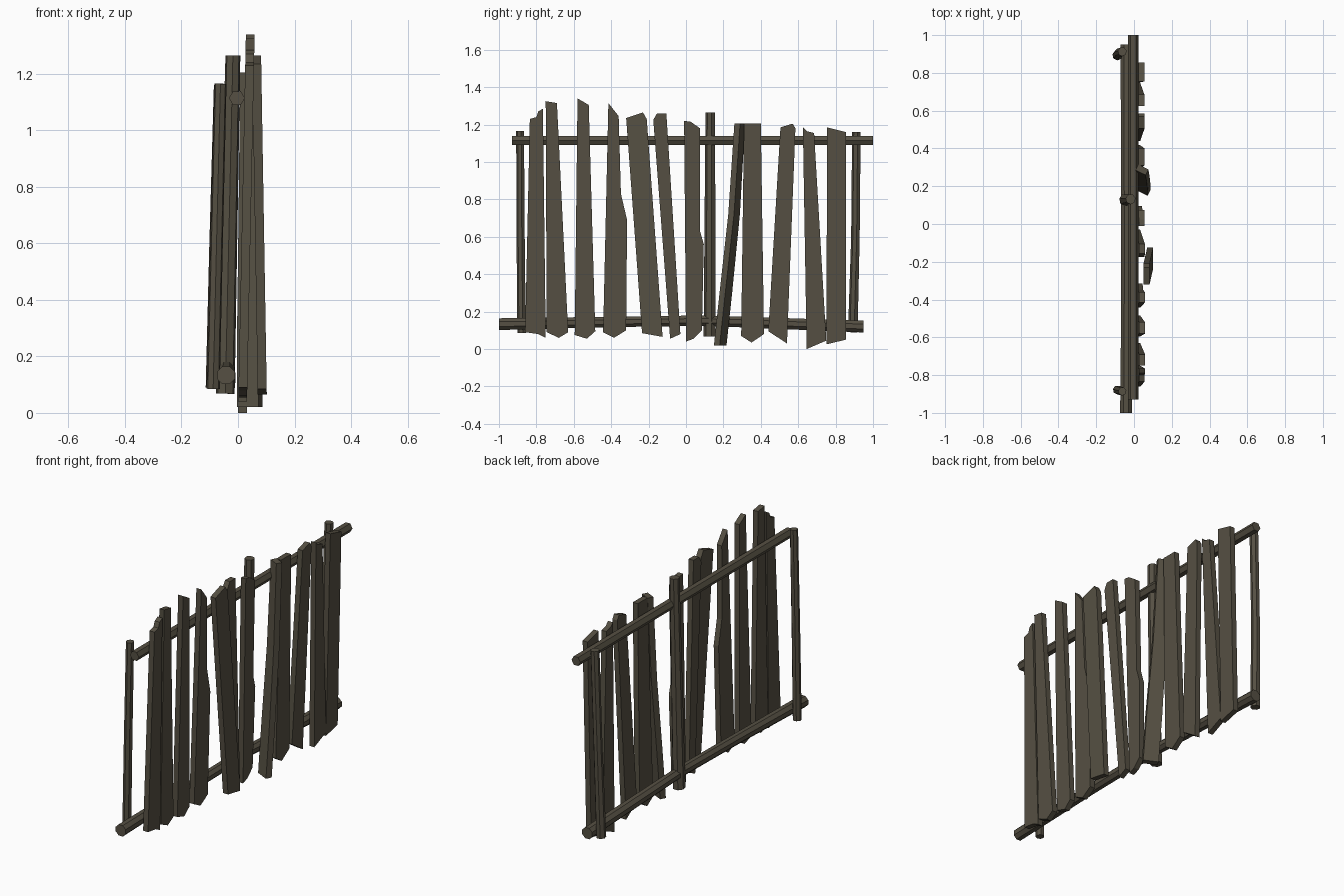
import bpy, bmesh, math
from mathutils import Vector

if "Cube" in bpy.data.objects:
    bpy.data.objects.remove(bpy.data.objects["Cube"])

wood = bpy.data.materials.new("weathered_brown_wood")
wood.diffuse_color = (0.092, 0.080, 0.056, 1)
wood.use_nodes = True
wood.node_tree.nodes["Principled BSDF"].inputs["Base Color"].default_value = wood.diffuse_color


def finish(name, bm):
    bmesh.ops.recalc_face_normals(bm, faces=bm.faces[:])
    me = bpy.data.meshes.new(name)
    bm.to_mesh(me)
    bm.free()
    me.materials.append(wood)
    ob = bpy.data.objects.new(name, me)
    bpy.context.collection.objects.link(ob)
    return ob


def loft(name, rings):
    """Skin closed rings of points and cap both ends."""
    bm = bmesh.new()
    vs = [[bm.verts.new(p) for p in r] for r in rings]
    n = len(vs[0])
    for a, b in zip(vs, vs[1:]):
        for i in range(n):
            j = (i + 1) % n
            bm.faces.new((a[i], a[j], b[j], b[i]))
    bm.faces.new(vs[0])
    bm.faces.new(vs[-1])
    return finish(name, bm)


def pole(name, path, sides=7):
    """Faceted pole through (x, y, z, radius) stations."""
    pts = [Vector(p[:3]) for p in path]
    d = (pts[-1] - pts[0]).normalized()
    u = d.cross(Vector((1, 0, 0))).normalized()
    v = d.cross(u)
    rings = []
    for p, s in zip(pts, path):
        angs = [2 * math.pi * (i + 0.5) / sides for i in range(sides)]
        rings.append([p + s[3] * (math.cos(a) * u + math.sin(a) * v) for a in angs])
    return loft(name, rings)


def plank(name, outline, x_bottom=0.0, x_top=0.026, thick=0.031):
    """Board cut to a (y, z) outline, leaning from x_bottom to x_top."""
    rings = []
    for off in (0, thick):
        rings.append([(x_bottom + (x_top - x_bottom) * z / 1.25 + off, y, z)
                      for y, z in outline])
    return loft(name, rings)


# Rails
pole("bottom_rail", [(-.042, -1, .133, .034), (-.04, -.4, .145, .030),
                     (-.04, .1, .152, .030), (-.04, .95, .12, .034)], 8)
pole("top_rail", [(-.004, -.93, 1.114, .028), (-.004, 1, 1.114, .028)], 6)

# Posts behind the rails
pole("left_post", [(-.088, -.878, .085, .024), (-.076, -.883, .6, .023),
                   (-.062, -.886, 1.165, .022)])
pole("middle_post", [(-.045, .128, .068, .034), (-.018, .131, 1.265, .027)])
pole("right_post", [(-.088, .893, .09, .027), (-.078, .907, .6, .024),
                    (-.062, .912, 1.16, .024)])

# Upright planks
outlines = [
    [(-.835, 1.23), (-.80, 1.24), (-.79, 1.27), (-.765, 1.285), (-.75, .06), (-.79, .08), (-.86, .09)],
    [(-.75, 1.325), (-.69, 1.315), (-.63, .09), (-.68, .06), (-.745, .09)],
    [(-.58, 1.34), (-.52, 1.305), (-.485, .095), (-.53, .055), (-.595, .075)],
    [(-.415, 1.315), (-.36, 1.245), (-.348, .83), (-.315, .69), (-.32, .10), (-.385, .06), (-.443, .09)],
    [(-.175, 1.225), (-.155, 1.26), (-.105, 1.26), (-.03, .08), (-.085, .055)],
    [(-.01, 1.22), (.025, 1.215), (.075, 1.18), (.075, .63), (.095, .56), (.085, .1), (.04, .055), (0, .04)],
    [(.31, 1.205), (.40, 1.205), (.417, .08), (.35, .035), (.295, .07)],
    [(.505, 1.185), (.57, 1.205), (.585, 1.18), (.54, .03), (.44, .095)],
    [(.625, 1.185), (.645, 1.165), (.685, 1.155), (.75, .045), (.645, .0)],
    [(.755, 1.185), (.855, 1.16), (.855, .05), (.75, .025)],
]
for i, o in enumerate(outlines):
    plank(f"plank_{i + 1}", o)

# Front plank nailed over the row
plank("overlapping_plank",
      [(-.32, 1.235), (-.23, 1.265), (-.21, 1.23), (-.125, .065), (-.235, .085)],
      .071, .05, .032)

# Bent plank turned edge-on
ang = math.radians(64)
wide = Vector((-math.sin(ang), math.cos(ang), 0))
norm = Vector((math.cos(ang), math.sin(ang), 0))
rings = []
for y, z, w in ((.183, .02, .042), (.213, .3, .042), (.257, .72, .036), (.287, 1.205, .03)):
    c = Vector((.042, y, z))
    rings.append([c + wide * w * a + norm * .017 * b
                  for a, b in ((-1, -1), (1, -1), (1, 1), (-1, 1))])
loft("twisted_plank", rings)
